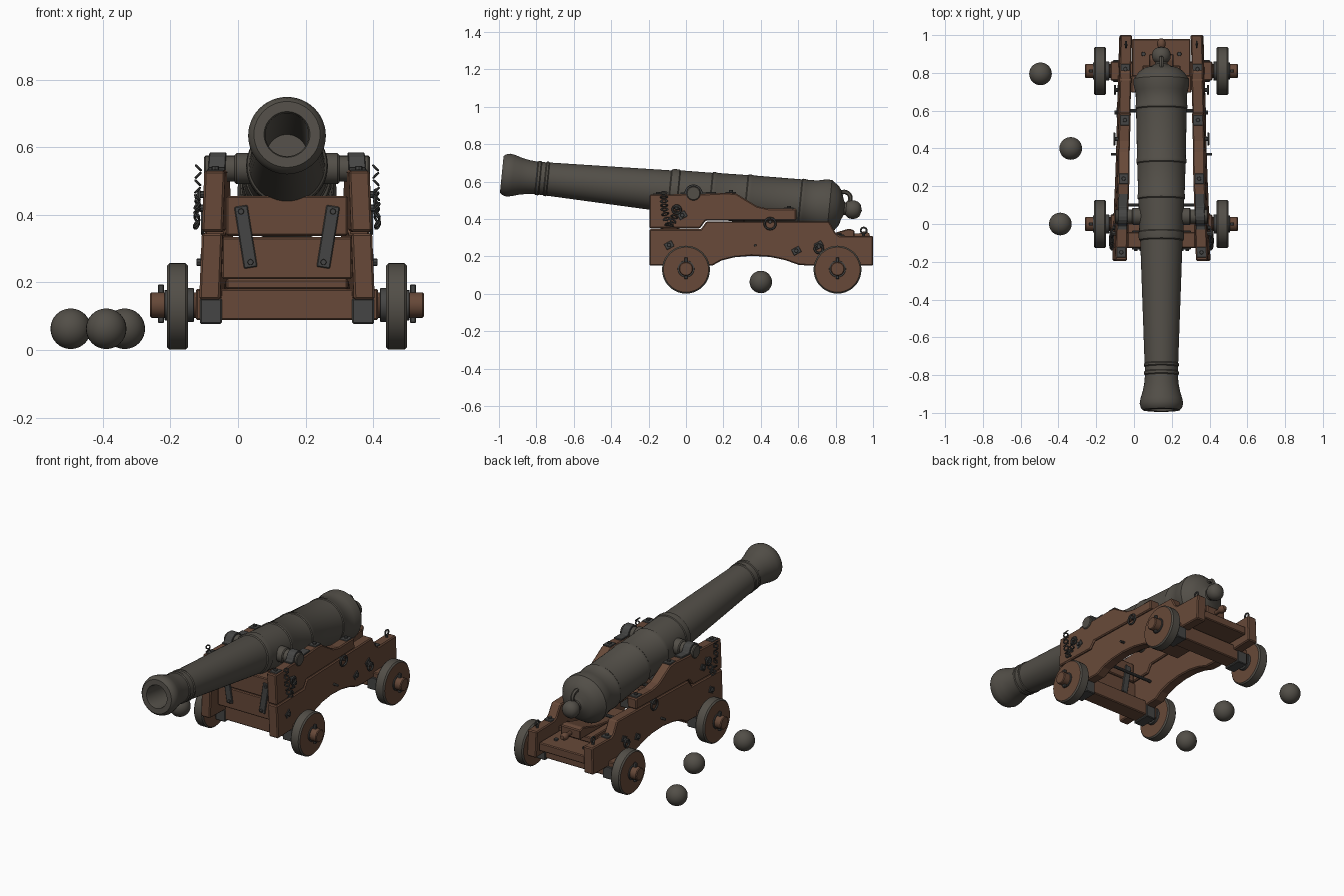
import bpy, bmesh, math
from mathutils import Vector, Matrix

if "Cube" in bpy.data.objects:
    bpy.data.objects.remove(bpy.data.objects["Cube"], do_unlink=True)

PI = math.pi
CX = 0.145          # centre line of the gun
TILT = 0.1          # barrel elevation
smooth = []


def material(name, rgb):
    m = bpy.data.materials.new(name)
    m.use_nodes = True
    m.diffuse_color = (*rgb, 1)
    bsdf = m.node_tree.nodes["Principled BSDF"]
    bsdf.inputs["Base Color"].default_value = (*rgb, 1)
    bsdf.inputs["Roughness"].default_value = 0.8
    return m


WOOD = material("brown wood", (0.135, 0.066, 0.040))
GUN = material("gun iron", (0.085, 0.077, 0.064))
IRON = material("dark fittings", (0.06, 0.06, 0.058))


def finish(bm, name, mats, bevel=0, round_it=False):
    bmesh.ops.recalc_face_normals(bm, faces=bm.faces[:])
    me = bpy.data.meshes.new(name)
    bm.to_mesh(me)
    bm.free()
    ob = bpy.data.objects.new(name, me)
    bpy.context.collection.objects.link(ob)
    for m in mats:
        me.materials.append(m)
    if bevel:
        mod = ob.modifiers.new("soft edges", "BEVEL")
        mod.width, mod.segments = bevel, 1
    if round_it:
        smooth.append(ob)
    return ob


def lathe(name, profile, loc, rot, mat, seg=32):
    """Spin (height, radius) pairs about local z."""
    bm = bmesh.new()
    vs = [bm.verts.new((r, 0, h)) for h, r in profile]
    es = [bm.edges.new(p) for p in zip(vs, vs[1:])]
    bmesh.ops.spin(bm, geom=vs + es, cent=(0, 0, 0), axis=(0, 0, 1),
                   angle=2 * PI, steps=seg)
    bmesh.ops.remove_doubles(bm, verts=bm.verts[:], dist=1e-5)
    ob = finish(bm, name, [mat], round_it=True)
    ob.location, ob.rotation_euler = loc, rot
    return ob


def rod(name, loc, axis, length, r, mat, seg=16):
    rot = {"x": (0, PI / 2, 0), "y": (PI / 2, 0, 0), "z": (0, 0, 0)}[axis]
    h, c = length / 2, min(r, length) * 0.12
    prof = [(-h, 0), (-h, r - c), (c - h, r), (h - c, r), (h, r - c), (h, 0)]
    return lathe(name, prof, loc, rot, mat, seg)


def box(name, loc, size, mat, bevel=0.005, rot=(0, 0, 0)):
    bm = bmesh.new()
    bmesh.ops.create_cube(bm, size=1, matrix=Matrix.Diagonal((*size, 1)))
    ob = finish(bm, name, [mat], bevel)
    ob.location, ob.rotation_euler = loc, rot
    return ob


def ring(name, loc, rot, major, minor, mat=IRON, stretch=1):
    bpy.ops.mesh.primitive_torus_add(location=loc, rotation=rot, major_radius=major, minor_radius=minor,
                                     major_segments=14, minor_segments=6)
    ob = bpy.context.object
    ob.name, ob.scale = name, (1, stretch, 1)
    ob.data.materials.append(mat)
    smooth.append(ob)
    return ob


THICK = 0.062


def inner(y, z):
    """Distance of a cheek's inner face from the centre line (toed in and leaning)."""
    return 0.198 - 0.031 * (y + 0.195) - 0.04 * (z - 0.15)


def side_plank(name, pts, s, mat=WOOD, grow=0.0, bevel=0.006):
    """Extrude a (y, z) outline across the thickness of a cheek."""
    bm = bmesh.new()
    f = bm.faces.new([bm.verts.new((0, y, z)) for y, z in pts])
    new = bmesh.ops.extrude_face_region(bm, geom=[f])["geom"]
    far = {v for v in new if isinstance(v, bmesh.types.BMVert)}
    for v in bm.verts:
        d = THICK + grow if v in far else -grow
        v.co.x = CX + s * (inner(v.co.y, v.co.z) + d)
    return finish(bm, name, [mat], bevel)


# Barrel with bore, mouldings and cascabel
muzzle = Vector((CX, -0.985, 0.638))
barrel_rot = (-(PI / 2 + TILT), 0, 0)
along = Vector((0, math.cos(TILT), -math.sin(TILT)))
lathe("barrel", [
    (0.6, 0), (0.6, .06), (0.01, .064), (0, .068), (0, .098), (.012, .109), (.035, .115), (.06, .111),
    (.1, .099), (.14, .091), (.185, .087), (.19, .092), (.203, .092), (.208, .088), (.23, .088),
    (.235, .093), (.245, .093), (.25, .089), (.9, .112), (.905, .118), (.92, .121), (.945, .121),
    (.95, .117), (1.12, .121), (1.125, .126), (1.145, .126), (1.15, .123), (1.31, .128), (1.315, .132),
    (1.335, .132), (1.34, .129), (1.6, .134), (1.605, .138), (1.62, .138), (1.625, .135), (1.68, .136),
    (1.7, .14), (1.73, .147), (1.76, .147), (1.775, .136), (1.8, .118), (1.82, .09), (1.83, .055),
    (1.84, .034), (1.85, .032), (1.857, .04), (1.87, .048), (1.89, .05), (1.91, .045), (1.925, .032),
    (1.935, 0)], muzzle, barrel_rot, GUN, 48)
rod("trunnions", (CX, 0.04, 0.537), "x", 0.49, 0.038, GUN, 28)
rod("trunnion_shoulders", (CX, 0.04, 0.537), "x", 0.31, 0.046, GUN, 28)
ring("breeching_loop", (CX, 0.845, 0.51), (0, PI / 2, 0), 0.035, 0.012, GUN)

# Cheek outlines
lower = [(-.195, .15), (.14, .15), (.19, .178), (.26, .195), (.35, .203), (.45, .197), (.53, .18),
         (.6, .155), (.66, .15), (1, .15), (1, .31), (.82, .31), (.8, .325), (.765, .387), (.11, .387),
         (.08, .345), (-.195, .345)]
upper = [(-.195, .35), (.075, .35), (.105, .391), (.59, .391), (.59, .455), (.44, .455), (.38, .468),
         (.31, .51), (.27, .535), (.22, .54), (.12, .535), (-.195, .53)]
cap = [(-.03, .53), (-.03, .54), (-.01, .542)]
cap += [(.04 - .048 * math.cos(a), .537 + .048 * math.sin(a)) for a in [PI * i / 8 for i in range(1, 8)]]
cap += [(.09, .542), (.16, .545), (.16, .53)]

for s, side in ((1, "left"), (-1, "right")):
    def at(y, z, out=0.0):
        return (CX + s * (inner(y, z) + THICK + out), y, z)

    side_plank(side + "_lower_cheek", lower, s)
    side_plank(side + "_upper_cheek", upper, s)
    side_plank(side + "_trunnion_cap", cap, s, IRON, -0.006, 0.002)

    # Side plates, bolts and rings
    for y, z in ((-.09, .26), (.59, .23), (.71, .26), (-.02, .42)):
        box(side + "_side_plate", at(y, z), (.008, .045, .035), IRON, 0.002, (0.5, 0, 0))
        rod(side + "_bolt_head", at(y, z, .006), "x", .018, .011, IRON, 8)
    for y, z, r in ((.45, .385, .03), (-.05, .46, .022), (.71, .25, .022)):
        rod(side + "_ring_bolt", at(y, z, .008), "x", .03, .01, IRON, 8)
        ring(side + "_side_ring", at(y, z - .01, .018), (0, PI / 2, 0), r, .006)
    rod(side + "_hook", at(.37, .26, .012), "x", .035, .007, IRON, 8)

    # Plates on the stepped top edges, and rear eye bolts
    for y, z in ((.24, .541), (.55, .456), (.82, .312), (-.15, .531)):
        x = CX + s * (inner(y, z) + THICK / 2)
        box(side + "_top_plate", (x, y, z), (.05, .055, .008), IRON, 0.002)
        rod(side + "_top_bolt", (x, y, z + .006), "z", .014, .011, IRON, 8)
    eye = CX + s * (inner(.95, .31) + THICK / 2)
    rod(side + "_eye_stem", (eye, .95, .315), "z", .02, .008, IRON, 8)
    ring(side + "_eye", (eye, .95, .338), (0, PI / 2, 0), .016, .005)

    # Chain hanging from the front of the cheek
    path = [Vector(p) for p in ((-.12, .55), (-.115, .44), (-.09, .36), (-.065, .4), (-.045, .47))]
    n = 0
    for a, b in zip(path, path[1:]):
        count = round((b - a).length / .024)
        for i in range(count):
            y, z = a.lerp(b, (i + .5) / count)
            turn = math.atan2((b - a).y, (b - a).x)
            link = ring(side + "_chain_link", at(y, z, .02), (0, 0, 0), .01, .0035, IRON, 1.6)
            m = Matrix.Rotation(turn - PI / 2, 3, "X") @ Matrix.Rotation(PI / 2, 3, "X")
            m = m @ Matrix.Rotation(PI / 2 * (n % 2), 3, "Z")
            m = m @ Matrix.Rotation(PI / 2, 3, "X")
            link.rotation_euler = (m @ Matrix.Rotation(PI / 4, 3, "Y")).to_euler()
            n += 1

    # Iron strap on the front transom
    box(side + "_transom_strap", (CX + s * .122, -.085, .335), (.04, .1, .185), IRON, 0.003, (0, s * .16, 0))
    for dx, z in ((.136, .41), (.108, .26)):
        rod(side + "_strap_bolt", (CX + s * dx, -.135, z), "y", .016, .009, IRON, 8)

    # Wheels, linch pins and axle clamps
    for y, end in ((0, "front"), (.81, "rear")):
        tag = end + "_" + side
        wheel = rod(tag + "_wheel", (CX + s * .324, y, .129), "x", .063, .128, GUN, 40)
        wheel.data.materials.append(WOOD)
        for p in wheel.data.polygons:
            if abs(p.normal.z) > 0.9:
                p.material_index = 1
        rod(tag + "_washer", (CX + s * .285, y, .133), "x", .02, .05, IRON, 20)
        rod(tag + "_outer_washer", (CX + s * .358, y, .133), "x", .008, .045, IRON, 20)
        box(tag + "_linch_pin", (CX + s * .373, y, .137), (.018, .018, .115), IRON, 0.003)
        box(tag + "_axle_clamp", (CX + s * .225, y, .115), (.065, .115, .075), IRON, 0.004)

# Axles
for y, end in ((0, "front"), (.81, "rear")):
    box(end + "_axle_bed", (CX, y, .135), (.54, .1, .092), WOOD)
    rod(end + "_axle_arms", (CX, y, .133), "x", .81, .038, WOOD, 20)

# Front transom of two planks
for name, z, h, w in (("lower", .272, .124, .385), ("upper", .397, .118, .36)):
    box(name + "_front_transom", (CX, -.085, z), (w, .085, h), WOOD)
box("front_sill", (CX, -.03, .195), (.36, .07, .03), WOOD)

# Rear bed, quoin and through bolts
box("rear_bed", (CX, .87, .215), (.31, .22, .05), WOOD)
box("rear_bed_step", (CX, .74, .235), (.32, .09, .06), WOOD)
box("stool_bed", (CX, .64, .265), (.2, .4, .035), WOOD)
bm = bmesh.new()
f = bm.faces.new([bm.verts.new((CX - .065, y, z)) for y, z in
                  ((.56, .283), (.9, .283), (.9, .34), (.87, .348), (.75, .312))])
ext = bmesh.ops.extrude_face_region(bm, geom=[f])["geom"]
bmesh.ops.translate(bm, verts=[v for v in ext if isinstance(v, bmesh.types.BMVert)], vec=(.13, 0, 0))
finish(bm, "quoin", [WOOD], 0.005)
lathe("quoin_handle", [(0, 0), (0, .012), (.03, .012), (.05, .022), (.07, .022), (.085, .012), (.088, 0)],
      (CX, .895, .31), (-PI / 2, 0, 0), WOOD, 16)
for s in (1, -1):
    rod("bed_bolt", (CX + s * .095, .9, .243), "z", .016, .012, IRON, 8)
for y, z in ((.6, .31), (.1, .28)):
    rod("through_bolt", (CX, y, z), "x", .4, .009, IRON, 10)

# Loose shot
for x, y in ((-.495, .795), (-.335, .4), (-.39, 0)):
    bm = bmesh.new()
    bmesh.ops.create_uvsphere(bm, u_segments=28, v_segments=16, radius=.06)
    finish(bm, "shot", [GUN], round_it=True).location = (x, y, .063)

# Smooth the round parts, keeping hard edges
bpy.ops.object.select_all(action="DESELECT")
for ob in smooth:
    ob.select_set(True)
bpy.context.view_layer.objects.active = smooth[0]
bpy.ops.object.shade_smooth_by_angle(angle=math.radians(35))
